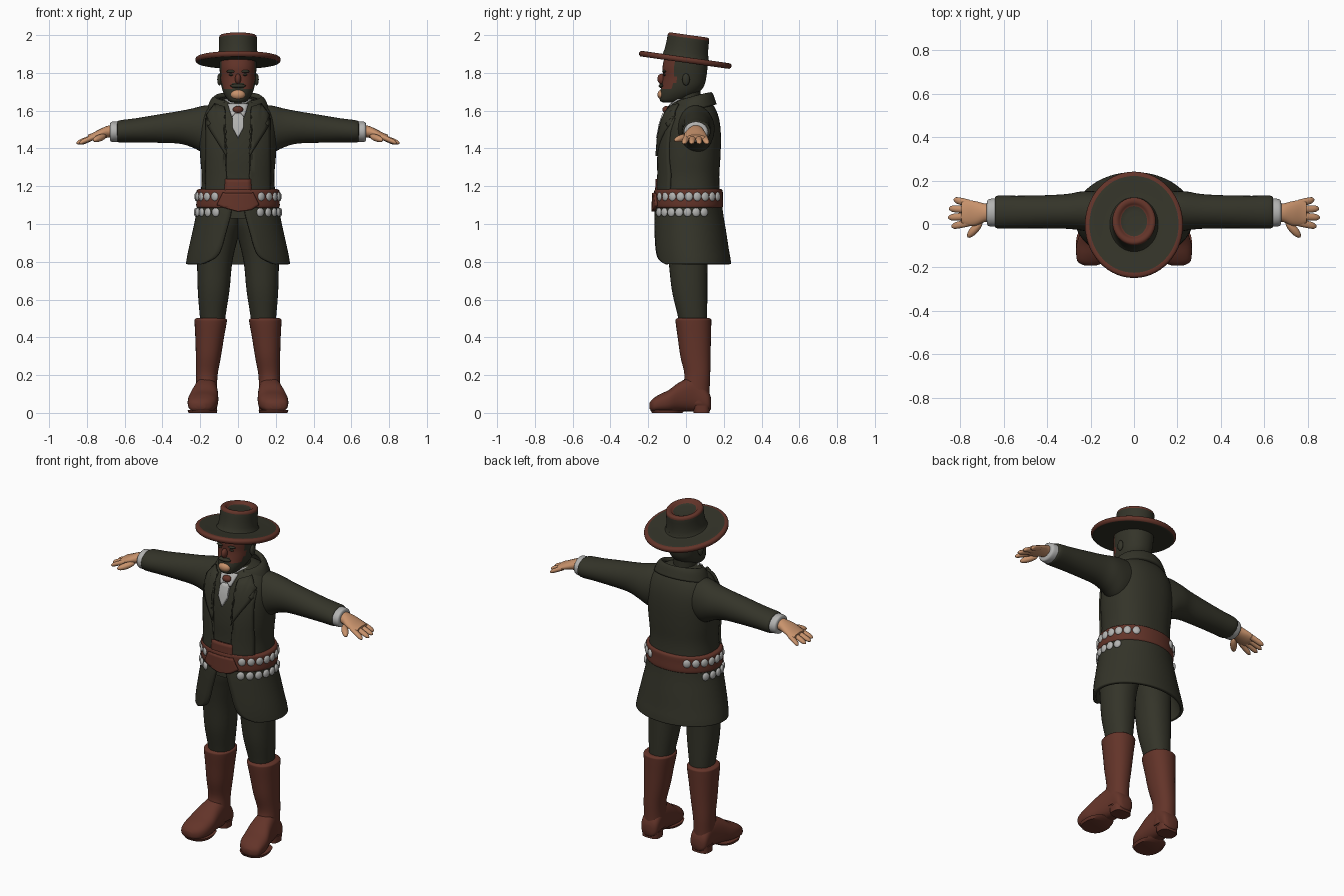
import bpy, bmesh, math
from mathutils import Matrix


def material(name, r, g, b):
    m = bpy.data.materials.new(name)
    m.diffuse_color = (r, g, b, 1)
    return m


CLOTH = material("dark olive cloth", 0.034, 0.034, 0.022)
LEATHER = material("red brown leather", 0.125, 0.034, 0.022)
SKIN = material("skin", 0.58, 0.29, 0.15)
WHITE = material("pale grey linen", 0.45, 0.45, 0.44)


def finish(name, bm, mats, thick=0, angle=50, rule=None):
    bmesh.ops.recalc_face_normals(bm, faces=bm.faces)
    me = bpy.data.meshes.new(name)
    bm.to_mesh(me)
    bm.free()
    for m in mats:
        me.materials.append(m)
    if rule:
        for p in me.polygons:
            p.material_index = rule(p.center)
    me.shade_smooth()
    me.set_sharp_from_angle(angle=math.radians(angle))
    ob = bpy.data.objects.new(name, me)
    bpy.context.collection.objects.link(ob)
    if thick:
        mod = ob.modifiers.new("thickness", 'SOLIDIFY')
        mod.thickness = thick
        mod.offset = 0
    return ob


def smooth_rows(rows, k=4):
    # Catmull-Rom interpolation of section parameters
    out = []
    for i in range(len(rows) - 1):
        a, b, c, d = (rows[max(i - 1, 0)], rows[i], rows[i + 1], rows[min(i + 2, len(rows) - 1)])
        for j in range(k):
            t = j / k
            out.append([0.5 * (2 * q + (r - p) * t + (2 * p - 5 * q + 4 * r - s) * t * t
                               + (3 * q - p - 3 * r + s) * t ** 3) for p, q, r, s in zip(a, b, c, d)])
    return out + [list(rows[-1])]


def sgnpow(v, e):
    return math.copysign(abs(v) ** e, v)


def loft(name, rows, mats, axis='z', power=2.0, n=32, s=1, k=4, angle=50, rule=None):
    # rows: position along axis, then low/high limits of the two other directions
    bm = bmesh.new()
    rings = []
    for t, a0, a1, b0, b1 in (smooth_rows(rows, k) if k > 1 else rows):
        ring = []
        for i in range(n):
            w = 2 * math.pi * i / n
            a = (a0 + a1) / 2 + (a1 - a0) / 2 * sgnpow(math.cos(w), 2 / power)
            b = (b0 + b1) / 2 + (b1 - b0) / 2 * sgnpow(math.sin(w), 2 / power)
            co = {'x': (t, a, b), 'y': (a, t, b), 'z': (a, b, t)}[axis]
            ring.append(bm.verts.new((co[0] * s, co[1], co[2])))
        rings.append(ring)
    for p, q in zip(rings, rings[1:]):
        for i in range(n):
            bm.faces.new((p[i], p[(i + 1) % n], q[(i + 1) % n], q[i]))
    bm.faces.new(rings[0])
    bm.faces.new(rings[-1])
    return finish(name, bm, mats, angle=angle, rule=rule)


def shell(name, rows, mat, thick, tilt=0.0, n=48):
    # band open at the front; rows: z, half width, y front, y back, opening half width
    bm = bmesh.new()
    grid = []
    for z, rx, y0, y1, ox in smooth_rows(rows):
        w0 = math.asin(min(ox / rx, 1))
        line = []
        for i in range(n + 1):
            w = w0 + (2 * math.pi - 2 * w0) * i / n
            y = (y0 + y1) / 2 - (y1 - y0) / 2 * math.cos(w)
            line.append(bm.verts.new((rx * math.sin(w), y, z + tilt * (y - y1))))
        grid.append(line)
    for p, q in zip(grid, grid[1:]):
        for i in range(n):
            bm.faces.new((p[i], p[i + 1], q[i + 1], q[i]))
    return finish(name, bm, [mat], thick)


def blob(name, loc, size, mat, rot=0.0, tip=0.0):
    bm = bmesh.new()
    bmesh.ops.create_uvsphere(bm, u_segments=16, v_segments=10, radius=1)
    m = (Matrix.Translation(loc) @ Matrix.Rotation(rot, 4, 'Z') @ Matrix.Rotation(tip, 4, 'Y')
         @ Matrix.Diagonal((*size, 1)))
    bmesh.ops.transform(bm, matrix=m, verts=bm.verts)
    return finish(name, bm, [mat])


# Coat body
TORSO = [(1.03, -.205, .205, -.155, .188), (1.15, -.198, .198, -.15, .18), (1.25, -.192, .192, -.145, .176),
         (1.35, -.20, .20, -.147, .182), (1.45, -.205, .205, -.14, .185), (1.53, -.20, .20, -.125, .18),
         (1.59, -.178, .178, -.105, .165), (1.635, -.135, .135, -.075, .14), (1.665, -.07, .07, -.035, .10)]
POWER = 2.3
loft("coat_body", TORSO, [CLOTH], power=POWER, n=48)


def front_y(x, z):
    for p, q in zip(TORSO, TORSO[1:]):
        if z <= q[0]:
            break
    t = max(0, min(1, (z - p[0]) / (q[0] - p[0])))
    _, _, rx, y0, y1 = [a + (b - a) * t for a, b in zip(p, q)]
    return (y0 + y1) / 2 - (y1 - y0) / 2 * (1 - min(abs(x / rx), 1) ** POWER) ** (1 / POWER)


def plate(name, pts, mat, off, thick, s=1):
    # outline in x, z laid over the front of the coat body
    bm = bmesh.new()
    bm.faces.new([bm.verts.new((x * s, 0, z)) for x, z in pts])
    bmesh.ops.triangulate(bm, faces=bm.faces)
    bmesh.ops.subdivide_edges(bm, edges=bm.edges, cuts=5, use_grid_fill=True)
    for v in bm.verts:
        v.co.y = front_y(v.co.x, v.co.z) - off
    return finish(name, bm, [mat], thick)


# Coat skirt, open at the front with rounded corners
shell("coat_skirt", [(1.10, .208, -.155, .182, .03), (1.04, .215, -.162, .19, .04), (.95, .234, -.165, .205, .065),
                     (.87, .252, -.165, .217, .088), (.82, .262, -.163, .226, .12), (.787, .267, -.16, .23, .19)],
      CLOTH, .018)
# Turned up collar and shirt collar
shell("coat_collar", [(1.63, .155, -.08, .15, .075), (1.675, .135, -.06, .135, .07), (1.69, .115, -.05, .125, .065)],
      CLOTH, .026, tilt=.28)
shell("shirt_collar", [(1.60, .075, -.085, .08, .012), (1.66, .066, -.07, .08, .022)], WHITE, .012)

for s in (1, -1):
    side = "left" if s == 1 else "right"
    # Coat front and lapel
    plate(side + "_coat_front", [(.062, 1.12), (.062, 1.38), (.085, 1.57), (.165, 1.56), (.17, 1.12)],
          CLOTH, .004, .016, s)
    plate(side + "_lapel", [(.062, 1.36), (.075, 1.5), (.072, 1.62), (.12, 1.635), (.165, 1.575),
                            (.142, 1.53), (.158, 1.515)], CLOTH, .014, .014, s)
    # Sleeve, cuff and hand
    loft(side + "_sleeve", [(.08, -.05, .14, 1.40, 1.625), (.17, -.045, .15, 1.375, 1.628), (.24, -.03, .15, 1.405, 1.612),
                            (.31, -.022, .138, 1.425, 1.598), (.42, -.02, .132, 1.43, 1.58),
                            (.54, -.02, .13, 1.432, 1.56), (.63, -.02, .13, 1.432, 1.548), (.638, -.005, .115, 1.445, 1.535)],
         [CLOTH], 'x', s=s)
    loft(side + "_cuff", [(.60, -.012, .122, 1.438, 1.54), (.645, -.012, .118, 1.434, 1.542),
                          (.672, -.008, .112, 1.436, 1.54), (.678, .01, .095, 1.45, 1.525)], [WHITE], 'x', s=s)
    loft(side + "_palm", [(.65, .015, .09, 1.46, 1.525), (.69, .008, .095, 1.457, 1.52), (.73, -.008, .105, 1.45, 1.503),
                          (.77, -.008, .11, 1.443, 1.482), (.795, .005, .10, 1.445, 1.472)], [SKIN], 'x', s=s, n=20)
    for i, (y, spread, tip) in enumerate([(.007, -.018, .84), (.036, -.006, .856), (.066, .005, .852), (.094, .018, .83)]):
        rows = []
        for t, r in ((0, .017), (.5, .017), (.85, .014), (1, .004)):
            c, h = y + spread * t, 1.464 - .036 * t
            rows.append((.755 + (tip - .755) * t, c - r, c + r, h - r * .85, h + r * .85))
        loft(f"{side}_finger_{i + 1}", rows, [SKIN], 'x', s=s, n=12)
    blob(side + "_thumb", (.733 * s, -.024, 1.455), (.052, .019, .018), SKIN, -.85 * s, .25 * s)
    # Trouser leg
    loft(side + "_trouser_leg", [(.45, .075, .195, -.03, .11), (.52, .065, .203, -.045, .112), (.65, .045, .213, -.075, .113),
                                 (.80, .03, .216, -.092, .115), (.92, .002, .212, -.11, .13),
                                 (1.0, -.02, .205, -.125, .15), (1.08, -.02, .19, -.13, .15)], [CLOTH], power=2.2, s=s)
    # Boot shaft with rim, foot and heel
    loft(side + "_boot_shaft", [(.05, .108, .222, .0, .125), (.12, .11, .222, -.02, .125), (.2, .108, .222, -.008, .128),
                                (.3, .09, .223, -.03, .13), (.4, .074, .226, -.044, .132), (.478, .06, .23, -.055, .134),
                                (.495, .06, .229, -.054, .133), (.502, .072, .217, -.042, .122)],
         [LEATHER], power=2.2, s=s)
    loft(side + "_boot_foot", [(.132, .135, .195, .02, .08), (.115, .112, .218, .008, .12), (.05, .11, .225, .008, .19),
                               (-.03, .105, .245, .008, .165), (-.09, .105, .264, .003, .122), (-.14, .115, .266, .003, .098),
                               (-.175, .14, .258, .006, .075), (-.192, .175, .225, .02, .055)],
         [LEATHER], 'y', power=2.5, s=s)
    loft(side + "_boot_heel", [(0, .112, .22, .04, .125), (.04, .11, .222, .035, .128)], [LEATHER], power=3, s=s, k=1)
    loft(side + "_boot_sole", [(0, .115, .262, -.18, -.02), (.016, .108, .267, -.19, .0)], [LEATHER], power=2.4, s=s, k=1)
    # Cartridge loops, upper and lower row
    for z, h, first, last, out in ((1.145, .024, 34, 154, .012), (1.062, .024, 32, 118, .015)):
        for d in range(first, last, 14):
            w = math.radians(d)
            x, y = (.208 + out) * math.sin(w), .015 - (.172 + out) * math.cos(w)
            blob(f"{side}_cartridge_{z}_{d}", (x * s, y, z), (.022, .011, h), WHITE, w * s)
    blob(side + "_ear", (.098 * s, .0, 1.765), (.012, .02, .032), CLOTH)

# Belt, sash and buckle
loft("belt", [(1.085, -.213, .213, -.162, .188), (1.095, -.221, .221, -.17, .196), (1.14, -.219, .219, -.169, .195),
              (1.175, -.219, .219, -.168, .194), (1.185, -.208, .208, -.16, .186)], [LEATHER], power=2.1, n=48)
plate("sash", [(-.072, 1.12), (.072, 1.12), (.068, 1.238), (-.068, 1.238)], LEATHER, .008, .014)
plate("buckle", [(-.07, 1.085), (0, 1.066), (.07, 1.075), (.11, 1.10), (.08, 1.165), (-.08, 1.165), (-.11, 1.10)],
      LEATHER, .022, .016)

# Shirt, tie and knot
plate("shirt_front", [(-.035, 1.57), (.035, 1.57), (.055, 1.635), (-.055, 1.635)], WHITE, .005, .01)
plate("tie", [(0, 1.455), (.03, 1.51), (.03, 1.565), (.015, 1.585), (-.015, 1.585), (-.03, 1.565), (-.03, 1.51)],
      WHITE, .012, .014)
blob("tie_knot", (0, -.105, 1.605), (.028, .02, .02), LEATHER)

# Neck and head, coloured as face, beard and hair
loft("neck", [(1.56, -.07, .07, -.06, .08), (1.64, -.062, .062, -.055, .075), (1.76, -.06, .06, -.05, .08)], [CLOTH])


def face_rule(c):
    face = c.y < -.055 and c.z > 1.742
    cheek = c.y < -.07 and abs(c.x) > .035 and c.z > 1.715
    return 1 if face or cheek else 0


loft("head", [(1.642, -.03, .03, -.12, -.06), (1.655, -.052, .052, -.138, -.01), (1.69, -.075, .075, -.14, .06),
              (1.73, -.088, .088, -.13, .095), (1.78, -.094, .094, -.122, .108), (1.83, -.098, .098, -.124, .114),
              (1.88, -.098, .098, -.115, .118)], [CLOTH, LEATHER], power=2.2, n=40, k=6, rule=face_rule)
blob("nose", (0, -.128, 1.768), (.016, .024, .028), LEATHER)
blob("moustache", (0, -.13, 1.731), (.042, .015, .011), CLOTH)
blob("chin", (0, -.127, 1.685), (.039, .024, .027), SKIN)
for s in (1, -1):
    blob("brow", (.036 * s, -.114, 1.808), (.026, .012, .008), CLOTH)
    blob("eye", (.036 * s, -.113, 1.79), (.014, .008, .006), CLOTH)

# Hat: lathed rings of z, half width and half depth, tilted up at the front
HAT = [(-.012, .09, .1), (-.014, .2, .222), (-.012, .219, .24), (.0, .226, .247), (.012, .222, .243), (.016, .205, .225),
       (.012, .125, .14), (.02, .107, .122), (.07, .1, .113), (.118, .1, .111), (.13, .096, .107), (.134, .086, .097),
       (.13, .072, .082), (.12, .06, .07), (.118, .02, .022)]


def hat_rule(c):
    r = math.hypot(c.x / .226, c.y / .247)
    return 1 if (r > .915 and c.z > -.013) or (c.z > .119 and r > .27) else 0


hat = loft("hat", [(z, -rx, rx, -ry, ry) for z, rx, ry in HAT], [CLOTH, LEATHER], n=56, k=2, rule=hat_rule)
hat.rotation_euler.x = math.radians(-8)
hat.location = (0, -.004, 1.868)
